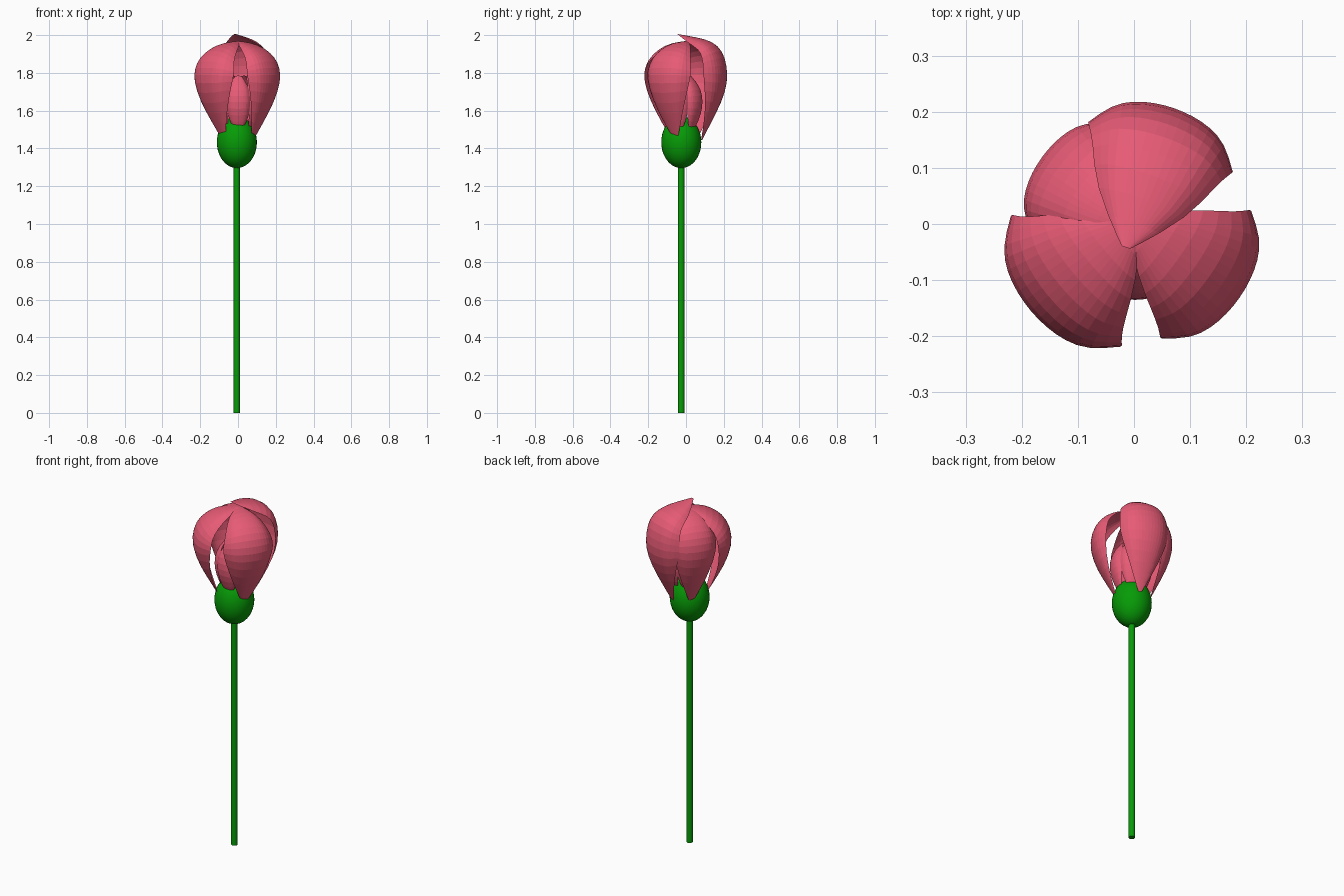
import bpy, bmesh, math
from mathutils import Vector

cube = bpy.data.objects.get("Cube")
if cube:
    bpy.data.objects.remove(cube, do_unlink=True)


def material(name, rgb):
    m = bpy.data.materials.new(name)
    m.use_nodes = True
    m.diffuse_color = (*rgb, 1)
    m.node_tree.nodes["Principled BSDF"].inputs["Base Color"].default_value = (*rgb, 1)
    return m


pink = material("petal pink", (0.8, 0.105, 0.18))
green = material("stem green", (0.002, 0.33, 0.002))
AXIS = (-0.006, -0.025)


def finish(name, mat):
    ob = bpy.context.object
    ob.name = name
    ob.data.materials.append(mat)
    bpy.ops.object.shade_smooth_by_angle(angle=math.radians(40))


# Stem, seed bulb and the pistil inside the bloom
bpy.ops.mesh.primitive_cylinder_add(vertices=16, radius=0.017, depth=1.34, location=(*AXIS, 0.67))
finish("stem", green)
bpy.ops.mesh.primitive_uv_sphere_add(segments=32, ring_count=20, radius=1, location=(*AXIS, 1.433))
bpy.context.object.scale = (0.106, 0.106, 0.137)
finish("bulb", green)
bpy.ops.mesh.primitive_cone_add(vertices=10, radius1=0.022, radius2=0.012, depth=0.2, location=(*AXIS, 1.62))
finish("pistil", green)

# Petal stations: distance from the axis, height, half width
OUTER = [(.09, 1.445, .012), (.132, 1.53, .06), (.192, 1.64, .118), (.228, 1.75, .155),
         (.222, 1.83, .158), (.190, 1.895, .145), (.13, 1.94, .12), (.065, 1.963, .085), (.0, 1.968, .02)]
TALL = OUTER[:4] + [(.222, 1.84, .152), (.198, 1.92, .146), (.14, 1.972, .13), (.05, 1.99, .1),
                    (-.045, 2.005, .01)]
INNER = [(.06, 1.48, .012), (.09, 1.54, .052), (.114, 1.61, .068), (.115, 1.68, .07),
         (.092, 1.74, .058), (.05, 1.785, .02)]
COLS = 8


def petal(name, stations, azimuth, reach=1, spread=1, centre=(0, 0)):
    """Spoon-shaped sheet whose edges curl inward along the profile normal."""
    a = math.radians(azimuth)
    out = Vector((math.cos(a), math.sin(a), 0))
    side = Vector((-math.sin(a), math.cos(a), 0))
    stations = [(r * reach, z, half * spread) for r, z, half in stations]
    widest = max(s[0] for s in stations)
    bm = bmesh.new()
    rows = []
    for i, (r, z, half) in enumerate(stations):
        before, after = stations[max(i - 1, 0)], stations[min(i + 1, len(stations) - 1)]
        run = Vector((after[0] - before[0], after[1] - before[1])).normalized()
        bend = half * half / widest
        row = []
        for j in range(COLS + 1):
            u = 2 * j / COLS - 1
            sag = bend * (0.5 * u ** 2 + 0.3 * u ** 6)
            p = out * (r - run.y * sag) + side * (half * (u - 0.06 * u ** 5))
            p += Vector((*centre, z + run.x * sag))
            row.append(bm.verts.new(p))
        rows.append(row)
    for low, high in zip(rows, rows[1:]):
        for j in range(COLS):
            bm.faces.new((low[j], low[j + 1], high[j + 1], high[j]))
    mesh = bpy.data.meshes.new(name)
    bm.to_mesh(mesh)
    bm.free()
    mesh.materials.append(pink)
    ob = bpy.data.objects.new(name, mesh)
    bpy.context.collection.objects.link(ob)
    sub = ob.modifiers.new("rounding", "SUBSURF")
    sub.levels = sub.render_levels = 1


# Large outer petals, the rear one folding over the top
petal("front_right_petal", OUTER, 220, reach=1.08, spread=1.04)
petal("front_left_petal", OUTER, -35, reach=1.03, spread=0.95)
petal("back_right_petal", OUTER, 144, reach=0.91, spread=0.82)
petal("back_petal", TALL, 71, reach=0.98, spread=0.95)

# Small inner petals around the pistil
for k in range(5):
    petal(f"inner_petal_{k + 1}", INNER, -90 + 72 * k, centre=(0.002, -0.022))
